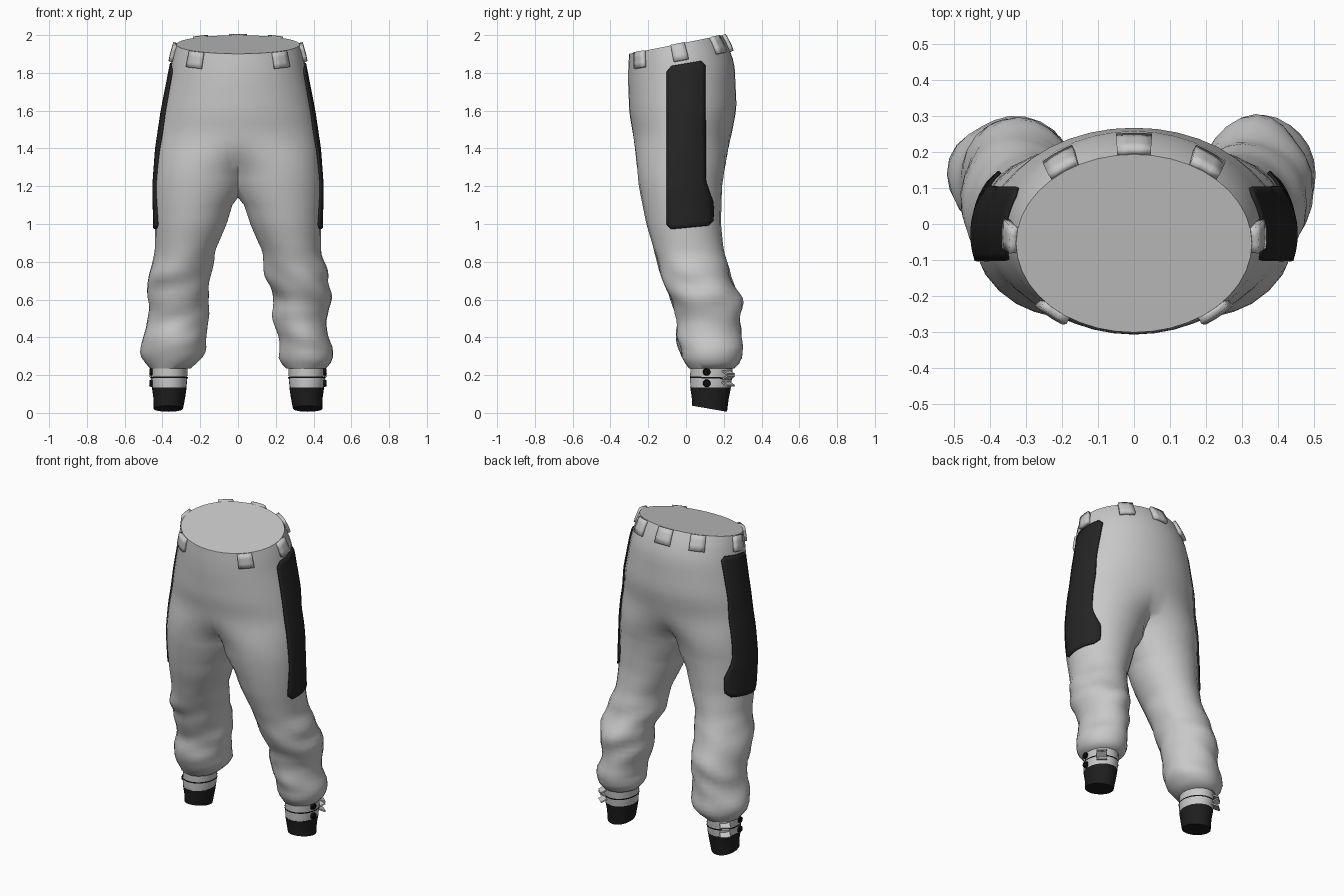
import bpy, bmesh, math
from mathutils import Vector, Matrix, noise

if "Cube" in bpy.data.objects:
    bpy.data.objects.remove(bpy.data.objects["Cube"])


def material(name, v):
    m = bpy.data.materials.new(name)
    m.diffuse_color = (v, v, v, 1)
    m.use_nodes = True
    m.node_tree.nodes["Principled BSDF"].inputs["Base Color"].default_value = m.diffuse_color
    return m


CLOTH = material("light grey cloth", 0.58)
PANEL = material("charcoal panel", 0.018)
SOCK = material("dark ankle knit", 0.013)
BLACK = material("black trim", 0.004)

# z, front y, back y, left outer x, left inner x, right outer x, right inner x
SECTIONS = [
    (1.95, -.30, .19, .325, 0, .325, 0),
    (1.90, -.305, .22, .342, 0, .342, 0),
    (1.80, -.307, .257, .36, 0, .36, 0),
    (1.60, -.30, .268, .40, 0, .40, 0),
    (1.40, -.27, .225, .43, 0, .43, 0),
    (1.20, -.25, .19, .445, 0, .445, 0),
    (1.00, -.21, .185, .44, .06, .44, .065),
    (0.85, -.165, .20, .44, .125, .44, .13),
    (0.72, -.13, .24, .475, .14, .48, .15),
    (0.60, -.08, .29, .48, .16, .49, .19),
    (0.50, -.04, .285, .475, .165, .47, .185),
    (0.40, -.05, .285, .51, .165, .485, .225),
    (0.33, -.03, .305, .52, .17, .515, .205),
    (0.27, -.01, .295, .50, .20, .50, .22),
    (0.235, .02, .25, .46, .26, .46, .26),
]
CROTCH = 1.2


def clamp(v):
    return max(0, min(1, v))


def section(z):
    for a, b in zip(SECTIONS, SECTIONS[1:]):
        if z >= b[0]:
            t = clamp((a[0] - z) / (a[0] - b[0]))
            return [p + (q - p) * t for p, q in zip(a, b)]
    return list(SECTIONS[-1])


def dims(side, z):
    s = [(p + 2 * q + r) / 4 for p, q, r in
         zip(section(z - .02), section(z), section(z + .02))]
    xo, xi = (s[5], s[6]) if side > 0 else (s[3], s[4])
    return (s[1] + s[2]) / 2, (s[2] - s[1]) / 2, xo, xi


def spread(z):
    """Angle covered by the outer half of a section: half ellipse at the waist, thigh at the crotch."""
    t = clamp((1.5 - z) / (1.5 - CROTCH))
    return math.radians(90 + 60 * t * t * (3 - 2 * t))


def surface(side, z, b, out=0.0):
    """Point on the trousers; angle b is -90 at the front, 0 outside, 90 at the back."""
    yc, ry, xo, xi = dims(side, z)
    if z >= CROTCH - 1e-6:
        c = math.cos(spread(z))
        x = xo * (math.cos(b) - c) / (1 - c)
    else:
        x = (xo + xi) / 2 + (xo - xi) / 2 * math.cos(b)
    y = yc + ry * math.sin(b)
    # cloth folds on the lower legs
    fold = clamp((.9 - z) / .2) * clamp((z - .24) / .06)
    out += .022 * fold * noise.noise(Vector((side * x * 5 + side, y * 5, z * 11 + x * 4)))
    x += out * math.cos(b)
    y += out * math.sin(b)
    # the waist rises toward the back
    return Vector((side * x, y, z + (y + .055) * .2 * clamp((z - 1.5) / .4)))


def finish(name, bm, mat, angle=40):
    bmesh.ops.recalc_face_normals(bm, faces=bm.faces)
    me = bpy.data.meshes.new(name)
    bm.to_mesh(me)
    bm.free()
    ob = bpy.data.objects.new(name, me)
    bpy.context.collection.objects.link(ob)
    me.materials.append(mat)
    bpy.ops.object.select_all(action='DESELECT')
    ob.select_set(True)
    bpy.context.view_layer.objects.active = ob
    bpy.ops.object.shade_smooth_by_angle(angle=math.radians(angle))
    return ob


def bridge(bm, a, b, closed):
    n = len(a)
    for i in range(n if closed else n - 1):
        j = (i + 1) % n
        bm.faces.new((a[i], a[j], b[j], b[i]))


def trousers():
    bm = bmesh.new()
    NO, NI = 20, 10
    hip_z = [1.95 - i * (1.95 - CROTCH) / 18 for i in range(19)]
    leg_z = [1.10 - i * (1.10 - .235) / 30 for i in range(31)]
    rims = []
    for side in (-1, 1):
        prev = None
        for z in hip_z:
            B = spread(z)
            row = [bm.verts.new(surface(side, z, B * (2 * i / NO - 1))) for i in range(NO + 1)]
            if prev:
                bridge(bm, prev, row, False)
            else:
                rims.append(row)
            prev = row
        # crotch seam, sagging between front and back
        a, b = prev[-1].co, prev[0].co
        seam = []
        for i in range(1, NI):
            p = a.lerp(b, i / NI)
            p.z -= .06 * math.sin(math.pi * i / NI)
            seam.append(bm.verts.new(p))
        prev = prev + seam
        B = spread(CROTCH)
        angles = [B * (2 * i / NO - 1) for i in range(NO + 1)]
        angles += [B + (2 * math.pi - 2 * B) * i / NI for i in range(1, NI)]
        for z in leg_z:
            row = [bm.verts.new(surface(side, z, t)) for t in angles]
            bridge(bm, prev, row, True)
            prev = row
        bm.faces.new(prev)
    # closed waist, fanned to the middle
    hub = bm.verts.new((0, -.055, 1.95))
    for row in rims:
        for p, q in zip(row, row[1:]):
            bm.faces.new((p, q, hub))
    bmesh.ops.remove_doubles(bm, verts=bm.verts, dist=.0005)
    finish("trousers", bm, CLOTH, 50)


def patch(name, mat, point, nu, nv, thick):
    bm = bmesh.new()
    rows = [[bm.verts.new(point(i / nu, j / nv)) for i in range(nu + 1)] for j in range(nv + 1)]
    for a, b in zip(rows, rows[1:]):
        bridge(bm, a, b, False)
    ob = finish(name, bm, mat)
    mod = ob.modifiers.new("thickness", 'SOLIDIFY')
    mod.thickness, mod.offset = thick, 0


def loft(name, mat, rings, n=24, caps=True):
    bm = bmesh.new()
    prev = None
    for z, cx, cy, rx, ry, slope in rings:
        row = []
        for i in range(n):
            t = 2 * math.pi * i / n
            row.append(bm.verts.new((cx + rx * math.cos(t), cy + ry * math.sin(t), z + slope * math.sin(t))))
        if prev:
            bridge(bm, prev, row, True)
        elif caps:
            bm.faces.new(row)
        prev = row
    if caps:
        bm.faces.new(prev)
    return finish(name, bm, mat)


trousers()

for side, tag in ((-1, "left"), (1, "right")):
    # dark side panel, wider near its lower end
    def panel_point(u, v):
        z = .98 + .86 * v
        d = min(v, 1 - v) * .86
        inset = .025 * clamp(1 - d / .03) ** 2
        low = -.10 + inset
        high = .10 + .04 * clamp((1.22 - z) / .12) - inset
        y = low + (high - low) * u
        yc, ry, _, _ = dims(side, z)
        return surface(side, z, math.asin((y - yc) / ry), .005) + Vector((0, 0, .1 * y * (1 - v)))
    patch(f"{tag}_side_panel", PANEL, panel_point, 10, 34, .009)

    # belt loops
    for where, deg in (("front", -49), ("side", 2), ("back", 54)):
        patch(f"{tag}_{where}_belt_loop", CLOTH,
              lambda u, v: surface(side, 1.95 - .09 * v, math.radians(deg - 8 + 16 * u), .006), 3, 3, .026)

    # cuff, trim line and dark ankle
    cx = side * .364
    loft(f"{tag}_cuff", CLOTH, [(.125, cx, .13, .09, .106, 0), (.17, cx, .132, .095, .11, 0),
                                (.25, cx, .135, .096, .112, 0)])
    loft(f"{tag}_cuff_trim", BLACK, [(.182, cx, .133, .098, .113, -.003),
                                     (.19, cx, .133, .098, .113, -.003)], caps=False)
    loft(f"{tag}_ankle", SOCK, [(.022, cx + side * .005, .125, .078, .092, -.016),
                                (.08, cx, .128, .084, .098, -.006), (.134, cx, .13, .092, .108, 0)])

    # snap buttons on the outside of the cuff
    for k, z in enumerate((.157, .217)):
        bm = bmesh.new()
        bmesh.ops.create_cone(bm, cap_ends=True, segments=16, radius1=.021, radius2=.017, depth=.016,
                              matrix=Matrix.Translation((side * .461, .11, z)) @
                              Matrix.Rotation(side * math.pi / 2, 4, 'Y'))
        finish(f"{tag}_snap_{k + 1}", bm, BLACK)

    # zigzag gathered tabs on the outer back of the cuff
    t = math.radians(48)
    for k in range(3):
        pos = Vector((cx + side * .102 * math.cos(t), .135 + .116 * math.sin(t), .155 + .03 * k))
        bm = bmesh.new()
        bmesh.ops.create_cube(bm, size=1, matrix=Matrix.Translation(pos) @
                              Matrix.Rotation(t if side > 0 else math.pi - t, 4, 'Z') @
                              Matrix.Rotation(.45 * (-1) ** k, 4, 'Y') @
                              Matrix.Diagonal((.05, .06, .008, 1)))
        finish(f"{tag}_gather_{k + 1}", bm, CLOTH)

# middle back belt loop
patch("centre_back_belt_loop", CLOTH,
      lambda u, v: surface(1, 1.95 - .09 * v, math.radians(82 + 16 * u), .006), 3, 3, .026)
